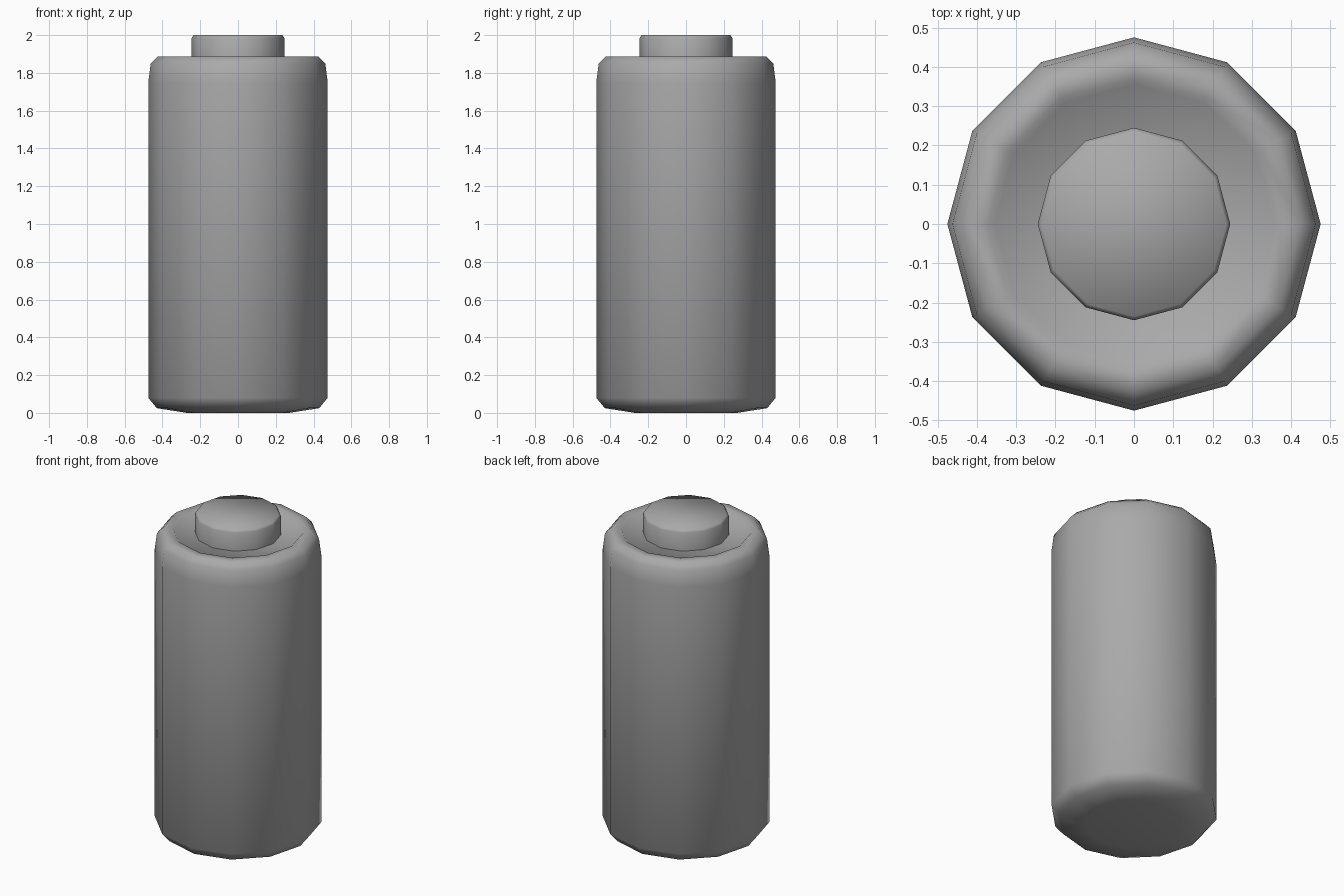
import bpy, bmesh, math

cube = bpy.data.objects.get("Cube")
if cube:
    bpy.data.objects.remove(cube, do_unlink=True)

SIDES = 12

grey = bpy.data.materials.new("plain_grey")
grey.use_nodes = True
colour = (0.4, 0.4, 0.4, 1)
grey.diffuse_color = colour
grey.node_tree.nodes["Principled BSDF"].inputs["Base Color"].default_value = colour


def lathe(name, profile, sharp_angle):
    """Turn a bottom-to-top (radius, height) profile into a closed solid."""
    bm = bmesh.new()
    rings = []
    for r, z in profile:
        angles = [2 * math.pi * i / SIDES for i in range(SIDES)]
        rings.append([bm.verts.new((r * math.cos(a), r * math.sin(a), z)) for a in angles])
    for low, high in zip(rings, rings[1:]):
        for i in range(SIDES):
            j = (i + 1) % SIDES
            bm.faces.new((low[i], low[j], high[j], high[i]))
    bm.faces.new(rings[0][::-1])
    bm.faces.new(rings[-1])
    mesh = bpy.data.meshes.new(name)
    bm.to_mesh(mesh)
    bm.free()
    mesh.materials.append(grey)
    obj = bpy.data.objects.new(name, mesh)
    bpy.context.collection.objects.link(obj)
    bpy.ops.object.select_all(action="DESELECT")
    obj.select_set(True)
    bpy.context.view_layer.objects.active = obj
    bpy.ops.object.shade_smooth_by_angle(angle=math.radians(sharp_angle))
    return obj


# Casing with rounded ends and a shallow recess inside the top rim
lathe("battery_casing", [
    (0.27, 0.0), (0.43, 0.025), (0.475, 0.08),
    (0.475, 1.75), (0.462, 1.85), (0.425, 1.888),
    (0.372, 1.888), (0.355, 1.87),
], 80)

# Raised contact in the middle of the top
lathe("top_contact", [
    (0.245, 1.86), (0.245, 1.985), (0.235, 2.0),
], 65)
